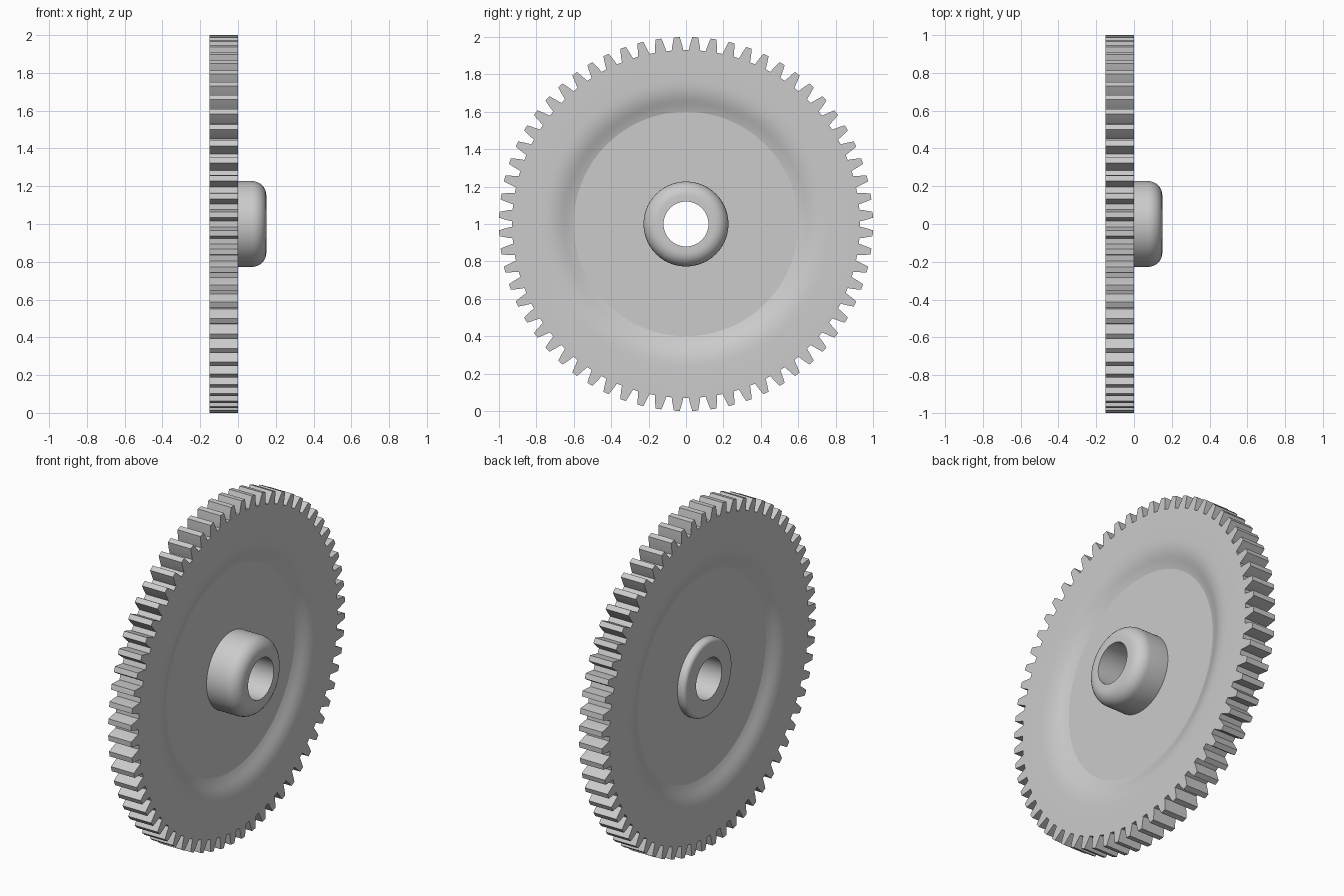
import bpy, bmesh, math

if "Cube" in bpy.data.objects:
    bpy.data.objects.remove(bpy.data.objects["Cube"])

TEETH = 64
PITCH = 2 * math.pi / TEETH
# half of one tooth: (radius, half width)
FLANK = [(0.930, 0.031), (0.950, 0.0275), (0.975, 0.022), (1.0, 0.0155)]
MID = -0.075          # middle plane of the wheel
HALF = 0.075          # half thickness of the rim
DEPTH = 0.047         # depth of the dished recess

steel = bpy.data.materials.new("plain grey")
steel.diffuse_color = (0.6, 0.6, 0.6, 1)
steel.use_nodes = True
steel.node_tree.nodes["Principled BSDF"].inputs["Base Color"].default_value = steel.diffuse_color


def ring(bm, x, polar):
    """Vertices around the x axle from (radius, angle) pairs."""
    return [bm.verts.new((x, r * math.cos(a), 1 + r * math.sin(a))) for r, a in polar]


def skin(bm, rings, closed=False):
    """Join successive rings with quads."""
    pairs = list(zip(rings, rings[1:]))
    if closed:
        pairs.append((rings[-1], rings[0]))
    for a, b in pairs:
        n = len(a)
        for i in range(n):
            j = (i + 1) % n
            bm.faces.new((a[i], a[j], b[j], b[i]))


def finish(bm, name, angle):
    bmesh.ops.recalc_face_normals(bm, faces=bm.faces)
    mesh = bpy.data.meshes.new(name)
    bm.to_mesh(mesh)
    bm.free()
    mesh.materials.append(steel)
    obj = bpy.data.objects.new(name, mesh)
    bpy.context.collection.objects.link(obj)
    bpy.ops.object.select_all(action='DESELECT')
    obj.select_set(True)
    bpy.context.view_layer.objects.active = obj
    bpy.ops.object.shade_smooth_by_angle(angle=math.radians(angle))
    return obj


# Toothed outline, gaps falling on the main axes
outline = []
for k in range(TEETH):
    centre = (k + 0.5) * PITCH
    outline += [(r, centre - w / r) for r, w in FLANK]
    outline += [(r, centre + w / r) for r, w in reversed(FLANK)]

# Wheel: dished web on both sides, flat rim, teeth
dish = [(0.20, 1), (0.60, 1), (0.62, 0.86), (0.64, 0.68), (0.66, 0.48), (0.68, 0.31),
        (0.70, 0.18), (0.72, 0.09), (0.74, 0.035), (0.77, 0.0), (0.90, 0.0)]
bm = bmesh.new()
sides = []
for s in (-1, 1):
    rings = [ring(bm, MID + s * (HALF - DEPTH * d), [(r, a) for _, a in outline])
             for r, d in dish]
    rings.append(ring(bm, MID + s * HALF, outline))
    sides.append(rings)
skin(bm, sides[0] + sides[1][::-1], closed=True)
finish(bm, "gear_wheel", 14)

# Hub: bored sleeve with a large round on the long end and a small one behind
R, BORE, SEG = 0.227, 0.12, 96


def fillet(x_end, rad, s, steps=8):
    return [(x_end - s * rad * (1 - math.sin(t)), R - rad * (1 - math.cos(t)))
            for t in (math.pi / 2 * i / steps for i in range(steps + 1))]


profile = [(-0.15, BORE)] + fillet(-0.15, 0.025, -1)[::-1] + fillet(0.15, 0.075, 1) + [(0.15, BORE)]
bm = bmesh.new()
skin(bm, [ring(bm, x, [(r, 2 * math.pi * i / SEG) for i in range(SEG)]) for x, r in profile],
     closed=True)
finish(bm, "hub", 30)
